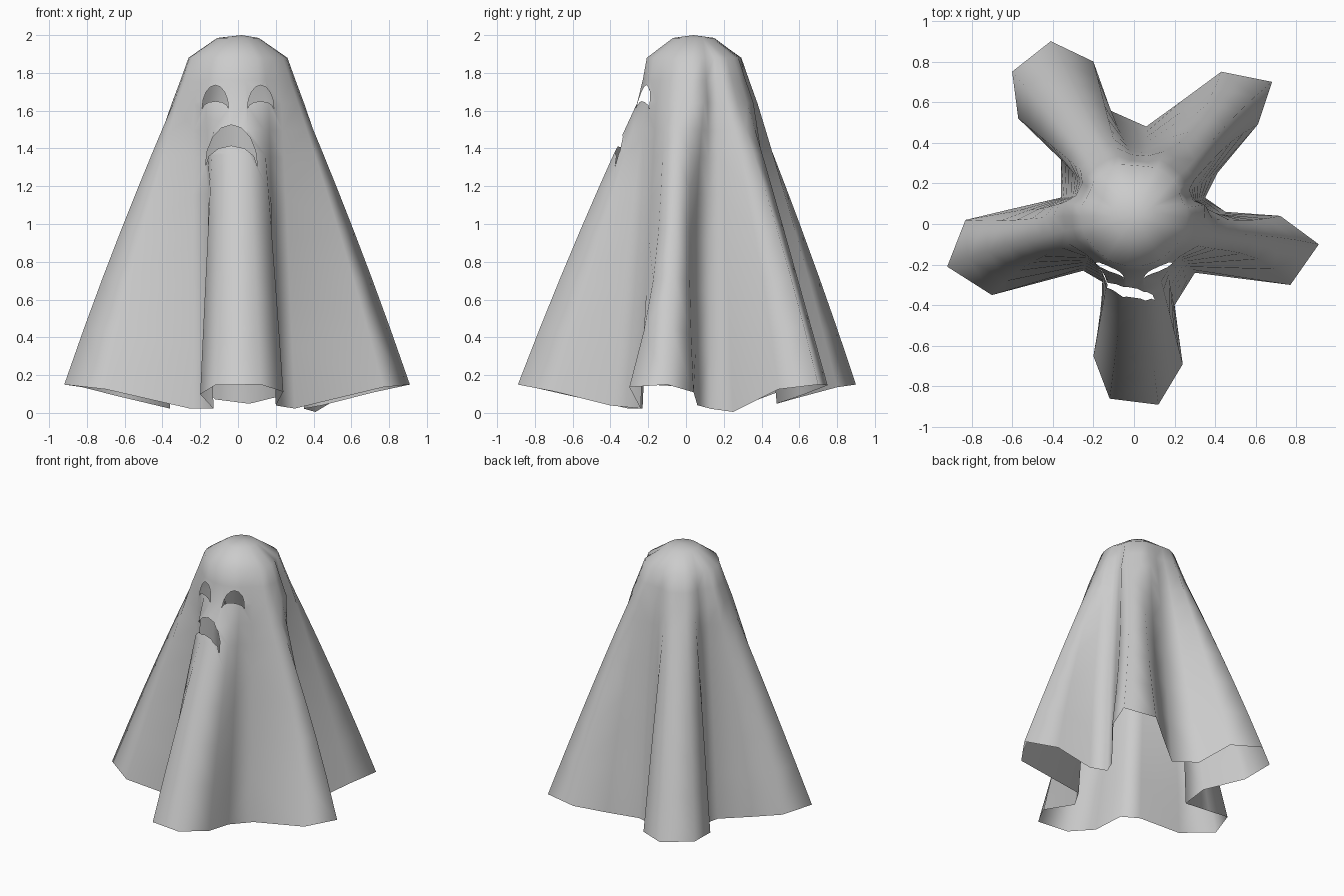
import bpy, bmesh
from math import cos, sin, pi, radians, hypot
from mathutils import Vector

if "Cube" in bpy.data.objects:
    bpy.data.objects.remove(bpy.data.objects["Cube"])

# Hem outline seen from above: six points for each of the five folds
HEM = [
    (-.13, -.30), (-.20, -.65), (-.12, -.86), (.12, -.89), (.24, -.69), (.20, -.40),
    (.30, -.24), (.77, -.30), (.91, -.10), (.72, .04), (.45, .06), (.35, .13),
    (.41, .25), (.61, .49), (.68, .70), (.43, .75), (.24, .61), (.06, .48),
    (-.12, .56), (-.20, .80), (-.41, .90), (-.60, .75), (-.57, .52), (-.36, .32),
    (-.36, .13), (-.62, .07), (-.83, .02), (-.92, -.21), (-.70, -.35), (-.25, -.23),
]
FOLDS = [-90, -8, 48, 122, 186]      # direction of each fold on the head
PINCH = [0, .3, .15, 0, .15]         # how much each fold narrows half way down
# Head rings: height, radius at side folds, radius at valleys and face
HEAD = [(1.985, .11, .11), (1.88, .262, .25), (1.76, .305, .272), (1.64, .35, .302)]
DROPS = [.09, .18, .30, .45, .62, .8, 1]
N = len(HEM)


def head_angle(i):
    """Spread each fold's six points around its direction."""
    fold, k = divmod(i, 6)
    prev_gap = (FOLDS[fold] - FOLDS[fold - 1]) % 360
    next_gap = (FOLDS[(fold + 1) % 5] - FOLDS[fold]) % 360
    tip, side = (8, 24) if fold == 0 else (6, 17)
    return FOLDS[fold] + (-.4 * prev_gap, -side, -tip, tip, side, .4 * next_gap)[k]


def head_point(i, ring):
    z, ridge, valley = ring
    fold, k = divmod(i, 6)
    r = valley if fold == 0 or k in (0, 5) else ridge
    a = radians(head_angle(i))
    return Vector((r * cos(a), .04 + r * sin(a), z))


def drape(i, t):
    x, y = HEM[i]
    lift = min(max((hypot(x, y) - .38) / .5, 0), 1)
    top = head_point(i, HEAD[-1])
    end = Vector((x, y, .005 if i == 12 else .022 + .128 * lift))
    p = top.lerp(end, t)
    bulge = .1 * t * (1 - t)
    p.x += (end.x - top.x) * bulge
    p.y += (end.y - top.y) * bulge
    return p


def skirt_point(i, t):
    p = drape(i, t)
    fold, k = divmod(i, 6)
    if 0 < k < 5:
        # Narrow the fold sideways about its own axis
        tips = [(drape(fold * 6 + 2, s) + drape(fold * 6 + 3, s)) / 2 for s in (0, t, 1)]
        axis = tips[2] - tips[0]
        across = Vector((-axis.y, axis.x, 0)).normalized()
        p -= across * (p - tips[1]).dot(across) * PINCH[fold] * sin(pi * t)
    return p


def crescent(cx, w, z0, top, bottom):
    """Arched opening in the front (x, z) plane."""
    outer = [(cx - w * cos(pi * k / 8), z0 + top * sin(pi * k / 8)) for k in range(9)]
    inner = [(cx + w * cos(pi * k / 6), z0 + bottom * sin(pi * k / 6)) for k in range(1, 6)]
    return outer + inner


def inside(x, z, poly):
    hit = False
    for (x1, z1), (x2, z2) in zip(poly, poly[1:] + poly[:1]):
        if (z1 > z) != (z2 > z) and x < x1 + (z - z1) * (x2 - x1) / (z2 - z1):
            hit = not hit
    return hit


def cut_opening(bm, poly):
    lo = [min(p[k] for p in poly) for k in (0, 1)]
    hi = [max(p[k] for p in poly) for k in (0, 1)]

    def front_faces():
        found = []
        for f in bm.faces:
            xs = [v.co.x for v in f.verts]
            zs = [v.co.z for v in f.verts]
            if (f.calc_center_median().y < 0 and max(xs) > lo[0] and min(xs) < hi[0]
                    and max(zs) > lo[1] and min(zs) < hi[1]):
                found.append(f)
        return found

    for (x1, z1), (x2, z2) in zip(poly, poly[1:] + poly[:1]):
        faces = front_faces()
        geom = faces + list({e for f in faces for e in f.edges}) + list({v for f in faces for v in f.verts})
        bmesh.ops.bisect_plane(bm, geom=geom, dist=1e-5, plane_co=(x1, 0, z1),
                               plane_no=(z2 - z1, 0, x1 - x2))
    gone = []
    for f in front_faces():
        c = f.calc_center_median()
        if inside(c.x, c.z, poly):
            gone.append(f)
    bmesh.ops.delete(bm, geom=gone, context='FACES')


# Draped sheet: head dome lofted into the folded skirt
bm = bmesh.new()
rings = [[bm.verts.new(head_point(i, ring)) for i in range(N)] for ring in HEAD]
rings += [[bm.verts.new(skirt_point(i, t)) for i in range(N)] for t in DROPS]
crown = bm.verts.new((0.02, .04, 2))
for i in range(N):
    j = (i + 1) % N
    bm.faces.new((crown, rings[0][i], rings[0][j]))
    for a, b in zip(rings, rings[1:]):
        bm.faces.new((a[i], b[i], b[j], a[j]))
bmesh.ops.triangulate(bm, faces=bm.faces[:])

# Eye and mouth openings
for side in (-1, 1):
    cut_opening(bm, crescent(.12 * side, .07, 1.61, .125, .04))
cut_opening(bm, crescent(-.035, .138, 1.305, .22, .11))
bmesh.ops.dissolve_limit(bm, angle_limit=.001, verts=bm.verts[:], edges=bm.edges[:])

for f in bm.faces:
    f.smooth = True
mesh = bpy.data.meshes.new("ghost_sheet")
bm.to_mesh(mesh)
bm.free()
sheet = bpy.data.objects.new("ghost_sheet", mesh)
bpy.context.collection.objects.link(sheet)
